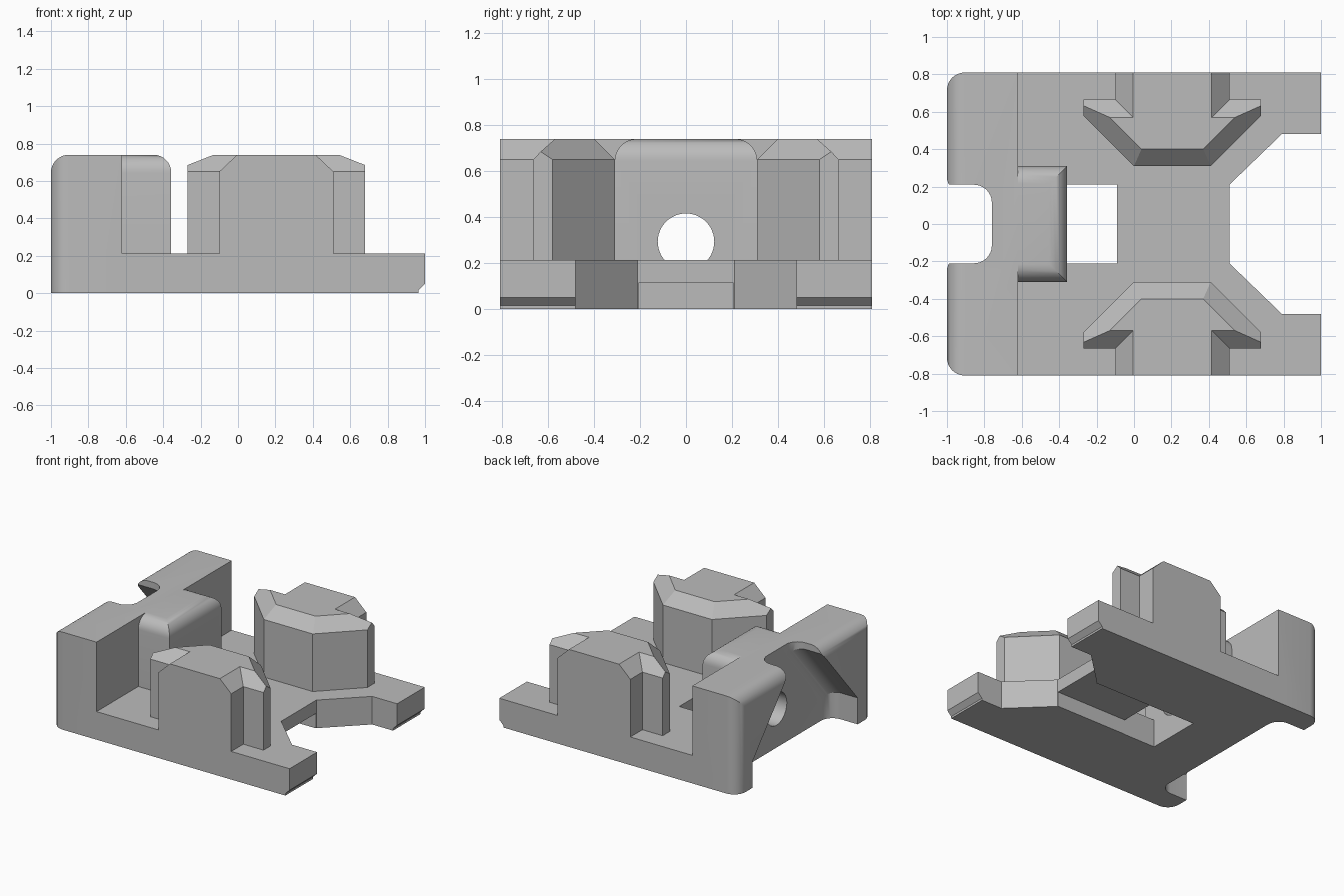
import bpy, bmesh, math
from mathutils import Vector, Matrix

cube = bpy.data.objects.get("Cube")
if cube:
    bpy.data.objects.remove(cube, do_unlink=True)

grey = bpy.data.materials.new("plain grey")
grey.use_nodes = True
COLOUR = (0.5, 0.5, 0.5, 1)
grey.diffuse_color = COLOUR
grey.node_tree.nodes["Principled BSDF"].inputs["Base Color"].default_value = COLOUR


def make(name, bm):
    bmesh.ops.recalc_face_normals(bm, faces=bm.faces[:])
    mesh = bpy.data.meshes.new(name)
    bm.to_mesh(mesh)
    bm.free()
    mesh.materials.append(grey)
    obj = bpy.data.objects.new(name, mesh)
    bpy.context.collection.objects.link(obj)
    return obj


def prism(points, direction):
    """Solid made by sweeping a flat outline along a direction."""
    bm = bmesh.new()
    face = bm.faces.new([bm.verts.new(p) for p in points])
    out = bmesh.ops.extrude_face_region(bm, geom=[face])
    bmesh.ops.translate(bm, vec=direction,
                        verts=[v for v in out["geom"] if isinstance(v, bmesh.types.BMVert)])
    bmesh.ops.recalc_face_normals(bm, faces=bm.faces[:])
    return bm


def box(x0, x1, y, z0, z1):
    return prism([(x0, -y, z0), (x1, -y, z0), (x1, y, z0), (x0, y, z0)], (0, 0, z1 - z0))


def round_edges(bm, radius, rule):
    """Round the edges whose two ends both satisfy the rule."""
    edges = [e for e in bm.edges if rule(*(v.co for v in e.verts))]
    bmesh.ops.bevel(bm, geom=edges, offset=radius, segments=8, profile=0.5, affect='EDGES')
    return bm


def combine(target, other, operation):
    """Apply a boolean, then discard the helper."""
    other.hide_render = True
    mod = target.modifiers.new(operation.lower(), 'BOOLEAN')
    mod.operation = operation
    mod.solver = 'EXACT'
    mod.object = other
    with bpy.context.temp_override(object=target, active_object=target,
                                   selected_objects=[target]):
        bpy.ops.object.modifier_apply(modifier=mod.name)
    bpy.data.objects.remove(other, do_unlink=True)


# End wall with rounded outer edges
def outer(a, b):
    at_end = a.x < -0.99 and b.x < -0.99
    upright = abs(a.z - b.z) > 0.5
    top = a.z > 0.7 and b.z > 0.7
    return at_end and (upright or top)


body = make("mount_body", round_edges(box(-1, -0.62, 0.81, 0, 0.74), 0.095, outer))

# Base plate with the flared notch in its open end
half = [(-0.8, 0.7), (-0.62, 0.81), (1, 0.81), (1, 0.48), (0.79, 0.48), (0.51, 0.21)]
half[0:2] = [(-0.7, 0.81)]
outline = [(x, y, 0) for x, y in half] + [(x, -y, 0) for x, y in reversed(half)]
combine(body, make("base_plate", prism(outline, (0, 0, 0.213))), 'UNION')

# Raised block in front of the wall, rounded along its top
def block_top(a, b):
    return a.z > 0.7 and b.z > 0.7 and max(a.x, b.x) > -0.5


block = round_edges(box(-0.7, -0.357, 0.31, 0.1, 0.74), 0.095, block_top)
combine(body, make("raised_block", block), 'UNION')


# Towers with wings and sloped tops
def tower(name, side):
    bm = bmesh.new()
    mid = 0.205

    def ring(points, z):
        pts = points + [(2 * mid - x, y) for x, y in reversed(points)]
        return [bm.verts.new((x, y * side, z)) for x, y in pts]

    foot = [(0.51, 0.81), (0.51, 0.665), (0.68, 0.665), (0.68, 0.58), (0.41, 0.31)]
    low, rim = ring(foot, 0.1), ring(foot, 0.65)
    top = ring([(0.415, 0.81), (0.415, 0.57), (0.54, 0.57), (0.37, 0.4)], 0.74)
    ridge = ring([(0.68, 0.6325)], 0.685)
    n = len(rim)
    for i in range(n):
        j = (i + 1) % n
        wall = [low[i], low[j], rim[j], rim[i]]
        if i == 2:
            wall.insert(3, ridge[0])
        elif i == 6:
            wall.insert(3, ridge[1])
        elif i == n - 1:
            wall[3:] = [rim[0], top[0], top[-1], rim[-1]]
            wall = [low[-1], low[0], rim[0], top[0], top[-1], rim[-1]]
        bm.faces.new(wall)
    bm.faces.new(low)
    bm.faces.new(top)
    bm.faces.new([rim[4], rim[5], top[4], top[3]])
    # Matching slopes on the two halves
    for r, t, k in ((rim, top, ridge[0]), (rim[::-1], top[::-1], ridge[1])):
        bm.faces.new([r[0], r[1], t[1], t[0]])
        bm.faces.new([r[1], r[2], k, t[2], t[1]])
        bm.faces.new([r[3], r[4], t[3], t[2], k])
    return make(name, bm)


for name, side in (("left_tower", 1), ("right_tower", -1)):
    combine(body, tower(name, side), 'UNION')

# Window through the plate, and the shallow channel beneath it
combine(body, make("window_cutter", box(-0.357, -0.09, 0.21, -0.1, 0.5)), 'DIFFERENCE')
combine(body, make("channel_cutter", box(-0.2, 0.7, 0.207, -0.1, 0.113)), 'DIFFERENCE')

# Pocket in the outer wall, narrow above and wide below
half = [(0.21, 1.0), (0.21, 0.69), (0.63, 0.2), (0.63, -0.3)]
outline = [(-1.2, y, z) for y, z in half] + [(-1.2, -y, z) for y, z in reversed(half)]
pocket = round_edges(prism(outline, (0.44, 0, 0)), 0.095,
                     lambda a, b: min(a.x, b.x) > -0.8 and abs(a.z - b.z) > 0.01)
combine(body, make("pocket_cutter", pocket), 'DIFFERENCE')

# Round bore through wall and block
bore = bmesh.new()
bmesh.ops.create_cone(bore, cap_ends=True, segments=48, radius1=0.123, radius2=0.123, depth=0.9,
                      matrix=Matrix.Translation((-0.75, 0, 0.293)) @ Matrix.Rotation(math.pi / 2, 4, 'Y'))
combine(body, make("bore_cutter", bore), 'DIFFERENCE')

# Bevelled underside of the open end
lip = [(0.965, -1, -0.1), (0.965, -1, 0.015), (1, -1, 0.05), (1.1, -1, 0.15), (1.1, -1, -0.1)]
combine(body, make("lip_cutter", prism(lip, (0, 2, 0))), 'DIFFERENCE')

# Smooth the rounded surfaces, keep the corners crisp
bpy.ops.object.select_all(action='DESELECT')
body.select_set(True)
bpy.context.view_layer.objects.active = body
bpy.ops.object.shade_smooth_by_angle(angle=math.radians(25))
